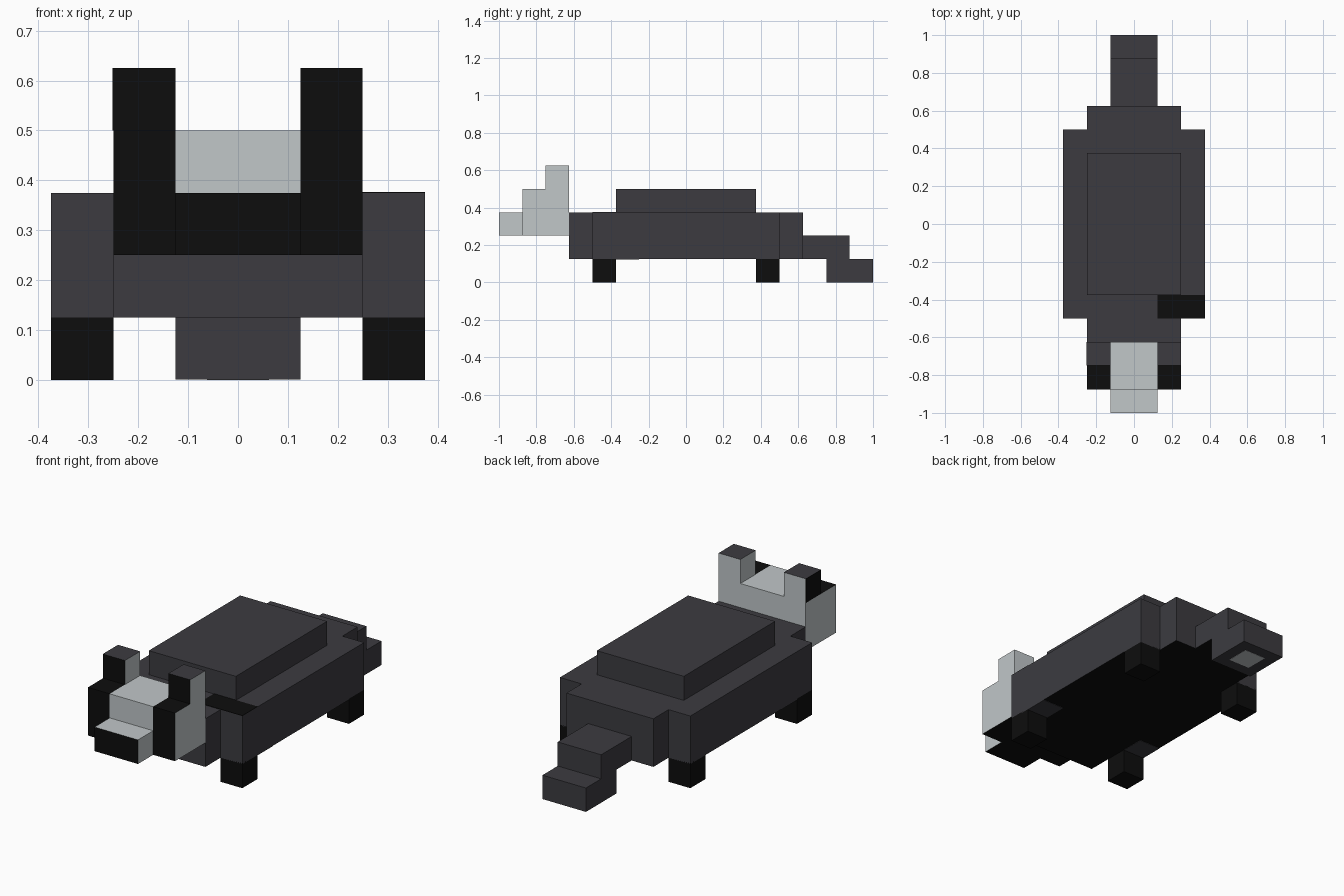
import bpy
import bmesh
from mathutils import Vector

if "Cube" in bpy.data.objects:
    bpy.data.objects.remove(bpy.data.objects["Cube"])


def make_material(name, color):
    m = bpy.data.materials.new(name)
    m.diffuse_color = (*color, 1)
    m.use_nodes = True
    m.node_tree.nodes["Principled BSDF"].inputs["Base Color"].default_value = m.diffuse_color
    return m


MATS = [make_material("charcoal", (0.045, 0.044, 0.051)),
        make_material("black", (0.004, 0.004, 0.004)),
        make_material("pale_grey", (0.533, 0.571, 0.584))]
CHARCOAL, BLACK, PALE = 0, 1, 2


def prism(name, profile, axis, lo, hi, rule):
    """Extrude a 2D profile along x or z; rule(normal, centre) picks each face colour."""
    def put(p, t):
        return (t, p[0], p[1]) if axis == 'x' else (p[0], p[1], t)
    bm = bmesh.new()
    face = bm.faces.new([bm.verts.new(put(p, lo)) for p in profile])
    ext = bmesh.ops.extrude_face_region(bm, geom=[face])
    step = Vector(put((0, 0), hi - lo))
    bmesh.ops.translate(bm, vec=step, verts=[v for v in ext['geom'] if isinstance(v, bmesh.types.BMVert)])
    bmesh.ops.recalc_face_normals(bm, faces=bm.faces)
    bm.normal_update()
    for f in bm.faces:
        f.material_index = rule(f.normal, f.calc_center_median())
    mesh = bpy.data.meshes.new(name)
    bm.to_mesh(mesh)
    bm.free()
    for m in MATS:
        mesh.materials.append(m)
    ob = bpy.data.objects.new(name, mesh)
    bpy.context.collection.objects.link(ob)
    return ob


def box(name, x, y, z, rule):
    rect = [(x[0], y[0]), (x[1], y[0]), (x[1], y[1]), (x[0], y[1])]
    return prism(name, rect, 'z', z[0], z[1], rule)


def solid(index):
    return lambda n, c: index


def dark_belly(n, c):
    return BLACK if n.z < -0.5 else CHARCOAL


def muzzle(n, c):
    return BLACK if n.y < -0.5 or n.z < -0.5 else PALE


def crown(n, c):
    return BLACK if n.z < -0.5 else PALE


def cheek(n, c):
    if n.z > 0.5:
        return CHARCOAL if c.z > 0.6 else BLACK
    return muzzle(n, c)


# Body: cross-shaped outline with a raised back plate
half = [(0.25, -0.625), (0.25, -0.5), (0.375, -0.5),
        (0.375, 0.5), (0.25, 0.5), (0.25, 0.625)]
outline = half + [(-x, y) for x, y in reversed(half)]
prism("body", outline, 'z', 0.125, 0.375, dark_belly)
box("back_plate", (-0.25, 0.25), (-0.375, 0.375), (0.375, 0.5), solid(CHARCOAL))
box("shoulder_patch", (0.125, 0.375), (-0.5, -0.375), (0.374, 0.377), solid(BLACK))

# Tail: two steps down to the ground, pale spot underneath
box("tail_base", (-0.125, 0.125), (0.625, 0.875), (0.125, 0.25), dark_belly)
box("tail_tip", (-0.125, 0.125), (0.75, 1.0), (0.001, 0.125), solid(CHARCOAL))
box("tail_spot", (-0.0625, 0.0625), (0.8125, 0.9375), (0.0, 0.002), solid(PALE))

# Head centre and snout
box("head", (-0.125, 0.125), (-0.875, -0.625), (0.25, 0.5), crown)
box("snout", (-0.125, 0.125), (-1.0, -0.875), (0.25, 0.375), muzzle)

# Cheeks with ears, legs and belly spots on both sides
ear_profile = [(-0.875, 0.25), (-0.625, 0.25), (-0.625, 0.625),
               (-0.75, 0.625), (-0.75, 0.5), (-0.875, 0.5)]
for side, s in (("left", -1), ("right", 1)):
    lo, hi = sorted((s * 0.125, s * 0.25))
    prism(side + "_cheek_and_ear", ear_profile, 'x', lo, hi, cheek)
    leg_x = sorted((s * 0.25, s * 0.375))
    for end, e in (("front", -1), ("back", 1)):
        box(f"{side}_{end}_leg", leg_x, sorted((e * 0.375, e * 0.5)), (0, 0.13), solid(BLACK))
    box(side + "_belly_spot", leg_x, (-0.375, -0.25), (0.123, 0.126), solid(CHARCOAL))

# Dark outer face of the left ear
box("left_ear_patch", (-0.252, -0.249), (-0.75, -0.625), (0.5, 0.625), solid(BLACK))
